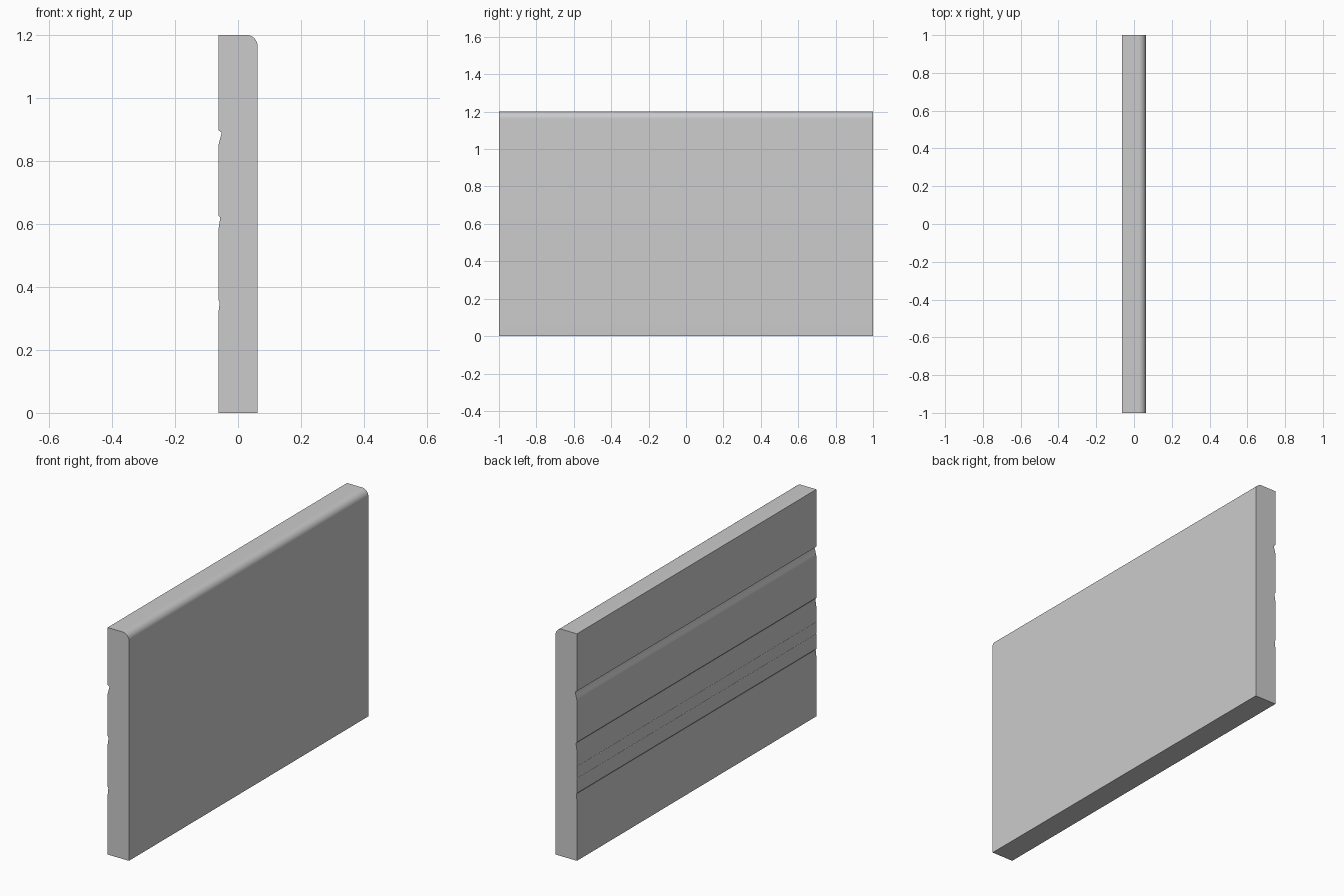
import bpy, bmesh, math

if "Cube" in bpy.data.objects:
    bpy.data.objects.remove(bpy.data.objects["Cube"])

HALF_X, HALF_Y, TOP, R = 0.0625, 1.0, 1.2, 0.037

# Side profile (x, z): flat front face with a rounded top edge
profile = [(-HALF_X, 0), (HALF_X, 0)]
for i in range(13):
    a = math.pi / 2 * i / 12
    profile.append((HALF_X - R + R * math.cos(a), TOP - R + R * math.sin(a)))
profile.append((-HALF_X, TOP))


def groove(top, height, depth):
    """Undercut lip at the top, then a slope easing back out to the face."""
    steps = [(0, 0), (0.13, 1), (0.3, 0.85), (0.6, 0.45), (0.8, 0.2), (1, 0)]
    return [(-HALF_X + depth * d, top - height * t) for t, d in steps]


# Three finger grooves and two hairline grooves between the lower pair
for top, height, depth in [(0.897, 0.05, 0.0105), (0.627, 0.05, 0.006),
                           (0.358, 0.046, 0.0042), ]:
    profile += groove(top, height, depth)
    if top == 0.627:
        for z in (0.499, 0.436):
            profile += [(-HALF_X, z + 0.002), (-HALF_X + 0.001, z),
                        (-HALF_X, z - 0.002)]

# Extrude the profile along y
bm = bmesh.new()
face = bm.faces.new([bm.verts.new((x, -HALF_Y, z)) for x, z in profile])
res = bmesh.ops.extrude_face_region(bm, geom=[face], use_keep_orig=True)
verts = [g for g in res["geom"] if isinstance(g, bmesh.types.BMVert)]
bmesh.ops.translate(bm, verts=verts, vec=(0, 2 * HALF_Y, 0))
bmesh.ops.recalc_face_normals(bm, faces=bm.faces)
mesh = bpy.data.meshes.new("grooved_panel")
bm.to_mesh(mesh)
bm.free()
panel = bpy.data.objects.new("grooved_panel", mesh)
bpy.context.collection.objects.link(panel)

# Smooth the rounded edge, keep corners crisp
bpy.context.view_layer.objects.active = panel
panel.select_set(True)
bpy.ops.object.shade_smooth_by_angle(angle=math.radians(20))
